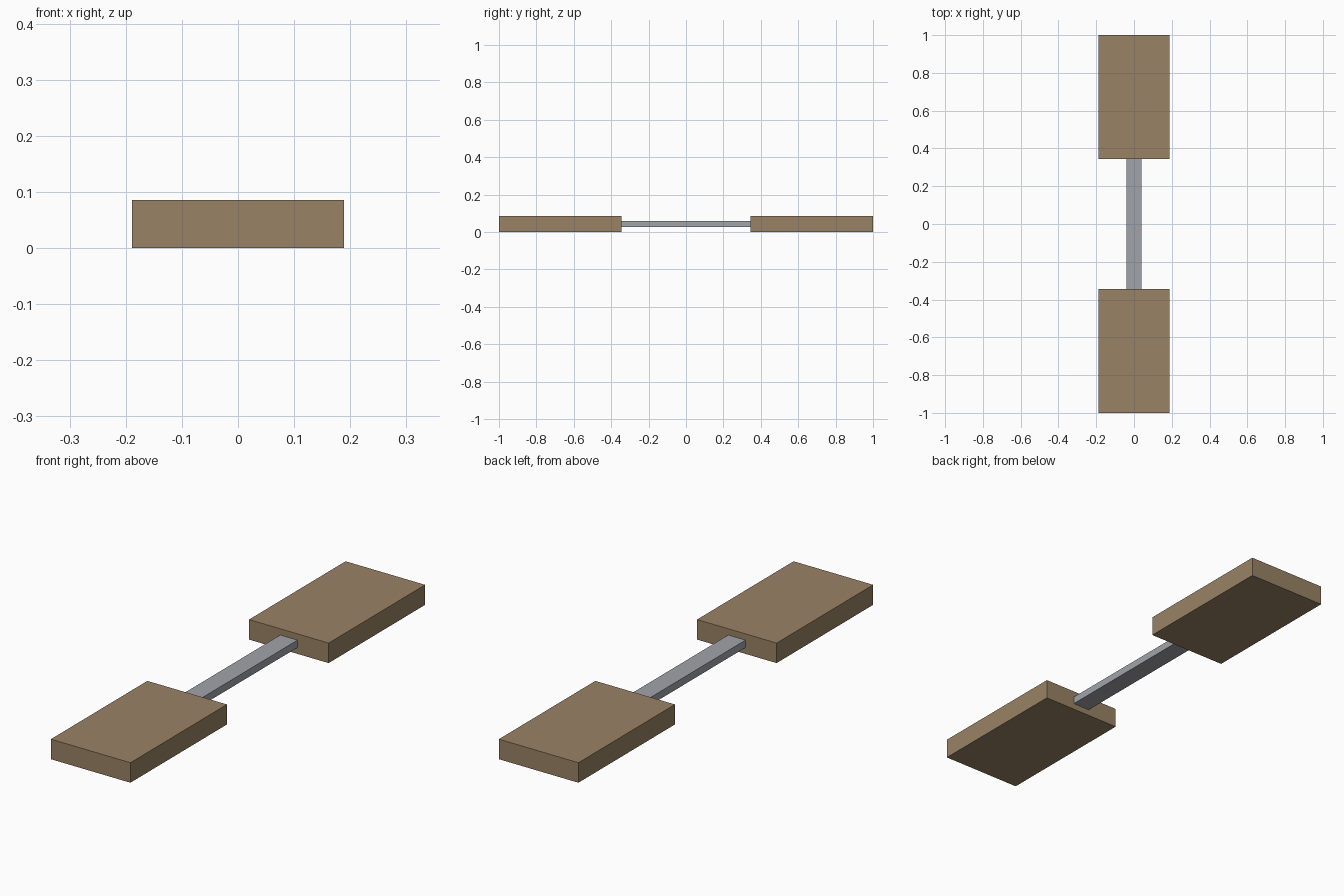
import bpy

# Remove the default cube
default = bpy.data.objects.get("Cube")
if default:
    bpy.data.objects.remove(default, do_unlink=True)


def make_material(name, colour):
    mat = bpy.data.materials.new(name)
    mat.use_nodes = True
    mat.diffuse_color = (*colour, 1)
    mat.node_tree.nodes["Principled BSDF"].inputs["Base Color"].default_value = (*colour, 1)
    return mat


def box(name, low, high, mat):
    """Add a box spanning two opposite corners."""
    centre = [(a + b) / 2 for a, b in zip(low, high)]
    bpy.ops.mesh.primitive_cube_add(size=1, location=centre)
    obj = bpy.context.object
    obj.name = name
    obj.dimensions = [b - a for a, b in zip(low, high)]
    bpy.ops.object.transform_apply(location=False, rotation=False, scale=True)
    obj.data.materials.append(mat)
    return obj


wood = make_material("brown_wood", (0.32, 0.225, 0.13))
metal = make_material("grey_metal", (0.36, 0.37, 0.40))

half_width, thickness, inner, outer = 0.189, 0.086, 0.345, 1.0

# Two wooden blocks, one at each end
box("front_block", (-half_width, -outer, 0), (half_width, -inner, thickness), wood)
box("back_block", (-half_width, inner, 0), (half_width, outer, thickness), wood)

# Flat bar joining the blocks, with its ends set just inside them
box("connecting_bar", (-0.041, -inner - 0.005, 0.027), (0.041, inner + 0.005, 0.059), metal)
